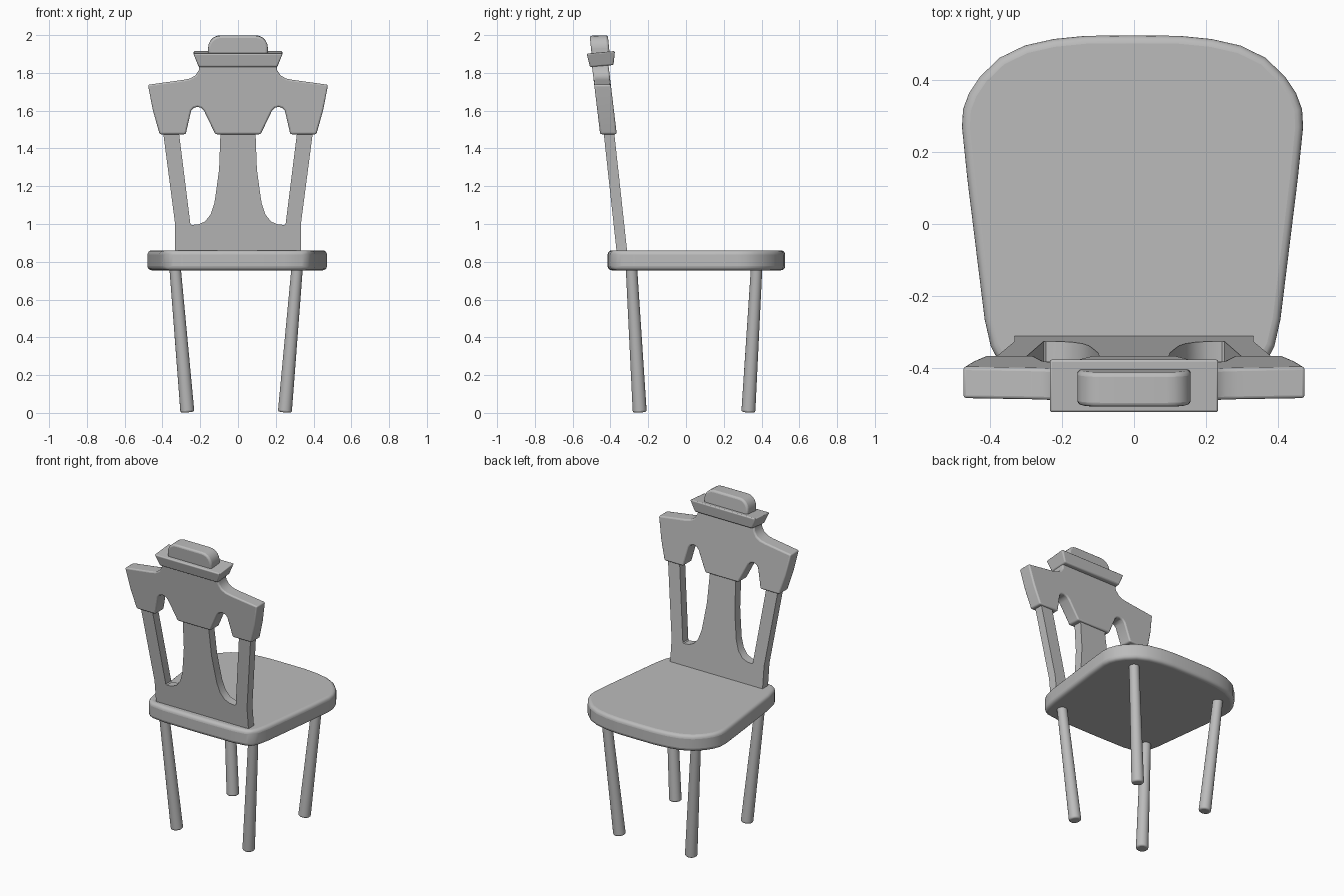
import bpy, bmesh, math
from mathutils import Vector

cube = bpy.data.objects.get("Cube")
if cube:
    bpy.data.objects.remove(cube)

grey = bpy.data.materials.new("plain grey")
grey.use_nodes = True
COLOUR = (0.5, 0.5, 0.5, 1)
grey.diffuse_color = COLOUR
grey.node_tree.nodes["Principled BSDF"].inputs["Base Color"].default_value = COLOUR


def finish(name, bm, bevel, segments=3):
    """Turn a bmesh into a softened, smooth-shaded object."""
    bmesh.ops.recalc_face_normals(bm, faces=bm.faces)
    mesh = bpy.data.meshes.new(name)
    bm.to_mesh(mesh)
    bm.free()
    mesh.materials.append(grey)
    ob = bpy.data.objects.new(name, mesh)
    bpy.context.collection.objects.link(ob)
    if bevel:
        mod = ob.modifiers.new("soft edges", "BEVEL")
        mod.width, mod.segments = bevel, segments
        mod.limit_method, mod.angle_limit = "ANGLE", math.radians(32)
    bpy.ops.object.select_all(action="DESELECT")
    ob.select_set(True)
    bpy.context.view_layer.objects.active = ob
    bpy.ops.object.shade_smooth_by_angle(angle=math.radians(35))
    return ob


def mirrored(half):
    """Complete a right-hand outline with its left-hand reflection."""
    return half + [(-x, v) for x, v in reversed(half) if x > 0]


def prism(name, ring_a, ring_b, bevel, segments=3):
    """Join two matching rings of points into a closed solid."""
    bm = bmesh.new()
    a = [bm.verts.new(p) for p in ring_a]
    b = [bm.verts.new(p) for p in ring_b]
    bm.faces.new(a)
    bm.faces.new(b[::-1])
    for i in range(len(a)):
        j = (i + 1) % len(a)
        bm.faces.new((a[i], b[i], b[j], a[j]))
    return finish(name, bm, bevel, segments)


def leaning_board(name, half, base_z, base_y, slope, depth, bevel, tilt=0):
    """Upright board cut to an outline, leaning away from the seat."""
    def ring(d):
        return [(x, base_y + slope * (z - base_z) + d, z + tilt * d)
                for x, z in mirrored(half)]
    return prism(name, ring(-depth / 2), ring(depth / 2), bevel)


# Seat: wide rounded front edge, narrower back
seat_half = [(0, -0.415), (0.25, -0.412), (0.34, -0.40), (0.375, -0.38), (0.395, -0.34),
             (0.412, -0.265), (0.46, 0.125), (0.475, 0.27), (0.472, 0.32),
             (0.455, 0.365), (0.425, 0.41), (0.37, 0.463), (0.3, 0.497),
             (0.22, 0.515), (0.13, 0.524), (0, 0.525)]
seat_ring = mirrored(seat_half)
prism("seat", [(x - 0.004, y, 0.755) for x, y in seat_ring],
      [(x - 0.004, y, 0.86) for x, y in seat_ring], 0.022, 4)

# Legs: tapered rods slanting in towards the floor
for depth_name, top_y, foot_y in (("back", -0.29, -0.245), ("front", 0.375, 0.33)):
    for side, s in (("left", 1), ("right", -1)):
        top = Vector((s * 0.325 - 0.01, top_y, 0.79))
        foot = Vector((s * 0.258 - 0.01, foot_y, 0.004))
        axis = foot - top
        bm = bmesh.new()
        bmesh.ops.create_cone(bm, cap_ends=True, segments=20, radius1=0.03,
                              radius2=0.037, depth=axis.length)
        turn = Vector((0, 0, 1)).rotation_difference(axis)
        for v in bm.verts:
            v.co = turn @ v.co + (top + foot) / 2
        finish(f"{depth_name}_leg_{side}", bm, 0.01)

# Lower back: base rail, side posts and waisted centre splat
splat_half = [(0, 0.84), (0.333, 0.84), (0.333, 1.0), (0.406, 1.56), (0.322, 1.56),
              (0.252, 1.0), (0.245, 0.995), (0.21, 0.998), (0.175, 1.013),
              (0.145, 1.05), (0.125, 1.11), (0.112, 1.2), (0.1, 1.29),
              (0.093, 1.48), (0.092, 1.56), (0, 1.56)]
leaning_board("back_splat", splat_half, 0.86, -0.34, -0.109, 0.056, 0)

# Upper back: thick winged panel with two arched notches
panel_half = [(0, 1.475), (0.12, 1.475), (0.18, 1.6), (0.195, 1.615), (0.215, 1.62),
              (0.235, 1.615), (0.248, 1.6), (0.277, 1.475), (0.415, 1.475),
              (0.45, 1.6), (0.477, 1.737), (0.29, 1.763), (0.255, 1.77),
              (0.225, 1.787), (0.207, 1.815), (0.203, 1.85), (0, 1.85)]
leaning_board("back_panel", panel_half, 1.48, -0.411, -0.12, 0.088, 0.009)

# Crown block: flares towards the top
def crown_ring(half_x, y, z, half_y):
    return [(sx * half_x, y + sy * half_y, z + 0.09 * sy * half_y)
            for sx, sy in ((-1, -1), (1, -1), (1, 1), (-1, 1))]
prism("crown_block", crown_ring(0.208, -0.446, 1.836, 0.062),
      crown_ring(0.237, -0.451, 1.909, 0.075), 0.008)

# Knob: rounded slab on the crown
knob_half = [(0, 1.89), (0.158, 1.89), (0.158, 1.93)]
for i in range(6):
    a = math.radians(i * 18)
    knob_half.append((0.093 + 0.065 * math.cos(a), 1.933 + 0.065 * math.sin(a)))
knob_half.append((0, 1.998))
leaning_board("crown_knob", knob_half, 1.9, -0.452, -0.1, 0.096, 0.012, 0.03)
